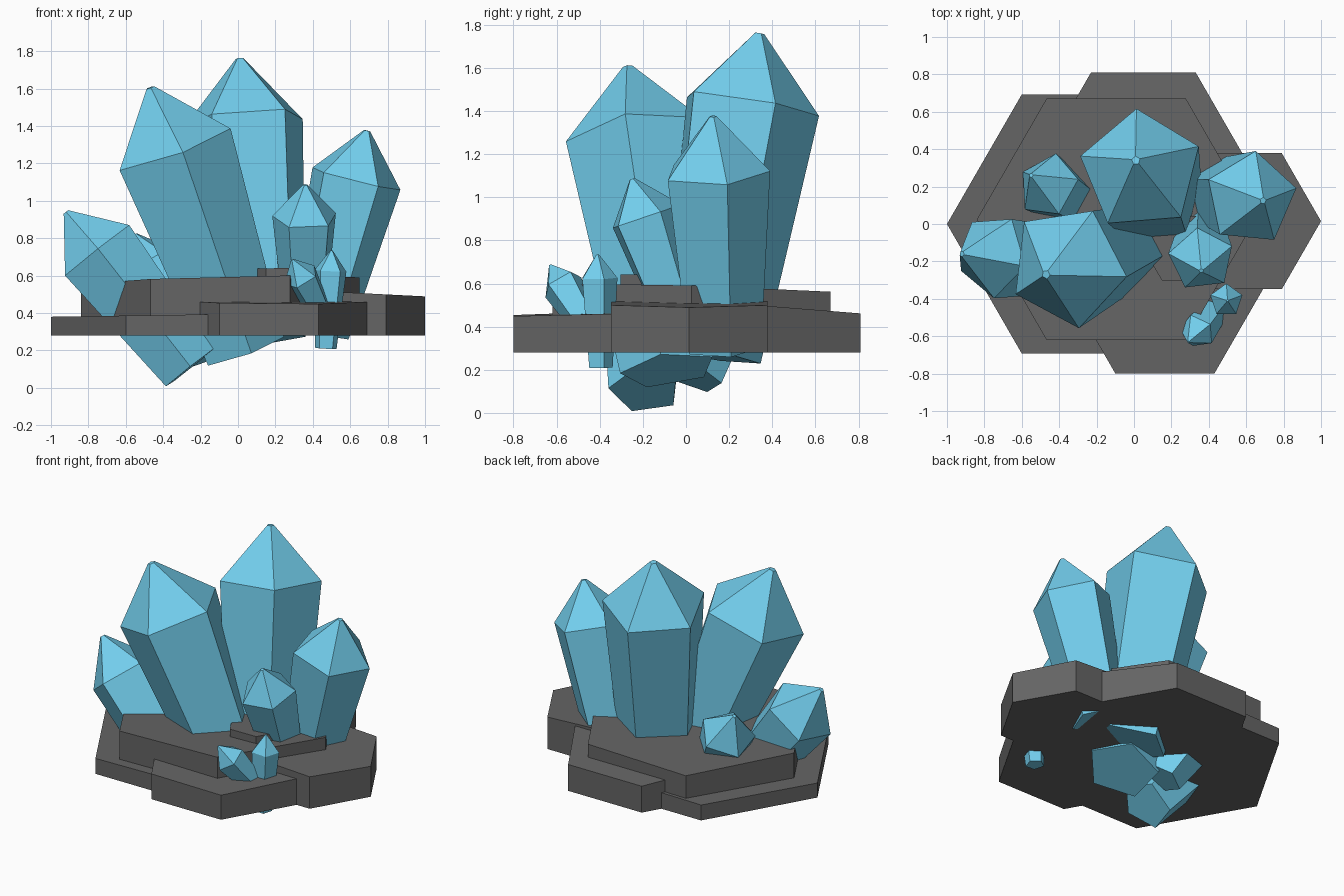
import bpy, bmesh
from math import cos, sin, radians
from mathutils import Vector

if "Cube" in bpy.data.objects:
    bpy.data.objects.remove(bpy.data.objects["Cube"])


def material(name, color):
    m = bpy.data.materials.new(name)
    m.diffuse_color = color
    m.use_nodes = True
    m.node_tree.nodes["Principled BSDF"].inputs["Base Color"].default_value = m.diffuse_color
    return m


ice = material("ice_blue", (0.17, 0.62, 0.85, 1))
stone = material("dark_stone", (0.13, 0.13, 0.13, 1))


def loft(name, rings, mat):
    """Closed solid from a stack of equal-sided rings."""
    bm = bmesh.new()
    loops = [[bm.verts.new(p) for p in ring] for ring in rings]
    for lo, hi in zip(loops, loops[1:]):
        n = len(lo)
        for i in range(n):
            j = (i + 1) % n
            bm.faces.new((lo[i], lo[j], hi[j], hi[i]))
    bm.faces.new(list(reversed(loops[0])))
    bm.faces.new(loops[-1])
    bmesh.ops.recalc_face_normals(bm, faces=bm.faces)
    mesh = bpy.data.meshes.new(name)
    bm.to_mesh(mesh)
    bm.free()
    mesh.materials.append(mat)
    bpy.context.collection.objects.link(bpy.data.objects.new(name, mesh))


def slab(name, cx, cy, r, top, sx=0, sy=0, bottom=0.28):
    """Hexagonal slab with a slightly sloping top."""
    pts = [(r * cos(radians(60 * i)), r * sin(radians(60 * i))) for i in range(6)]
    loft(name, [[(cx + x, cy + y, bottom) for x, y in pts],
                [(cx + x, cy + y, top + sx * x + sy * y) for x, y in pts]], stone)


def crystal(name, base, tip, frac, r_base, r_top, phase):
    """Five-sided crystal widening to a shoulder, then a blunt point."""
    base, tip = Vector(base), Vector(tip)
    d = (tip - base).normalized()
    u = (Vector((1, 0, 0)) - d * d.x).normalized()
    v = d.cross(u)
    rings = []
    for t, r in ((0, r_base), (frac, r_top), (1, 0.07 * r_top)):
        c = base.lerp(tip, t)
        angles = [radians(phase + 72 * i) for i in range(5)]
        rings.append([c + r * (cos(a) * u + sin(a) * v) for a in angles])
    loft(name, rings, ice)


# stone base
slab("left_slab", -0.2, 0, 0.8, 0.392, 0.015)
slab("back_slab", 0.05, 0.325, 0.56, 0.50, 0, -0.08)
slab("right_slab", 0.58, 0.015, 0.42, 0.51, -0.05)
slab("front_slab", 0.165, -0.34, 0.53, 0.465, -0.01, 0.03)
slab("upper_slab", -0.095, 0.025, 0.745, 0.572, 0.025, -0.03)
slab("small_top_slab", 0.25, -0.13, 0.2, 0.64, 0.01, bottom=0.4)

# large crystals
crystal("main_crystal", (0.13, 0.10, 0.27), (0.01, 0.34, 1.76), 0.78, 0.25, 0.335, 94)
crystal("left_tall_crystal", (0.03, -0.08, 0.20), (-0.47, -0.27, 1.605), 0.77, 0.23, 0.337, -7)
crystal("right_crystal", (0.42, 0.17, 0.30), (0.69, 0.125, 1.375), 0.76, 0.18, 0.256, 84)
crystal("left_leaning_crystal", (-0.26, -0.19, 0.105), (-0.92, -0.16, 0.94), 0.75, 0.17, 0.23, 200)

# small crystals
crystal("back_left_crystal", (-0.20, 0.05, 0.16), (-0.55, 0.26, 0.82), 0.74, 0.12, 0.18, 75)
crystal("front_crystal", (0.36, 0.0, 0.35), (0.36, -0.25, 1.085), 0.76, 0.115, 0.18, 97)
crystal("tiny_crystal_upright", (0.47, -0.40, 0.21), (0.50, -0.41, 0.735), 0.79, 0.06, 0.09, 90)
crystal("tiny_crystal_leaning", (0.46, -0.43, 0.36), (0.29, -0.63, 0.685), 0.72, 0.065, 0.10, 40)
